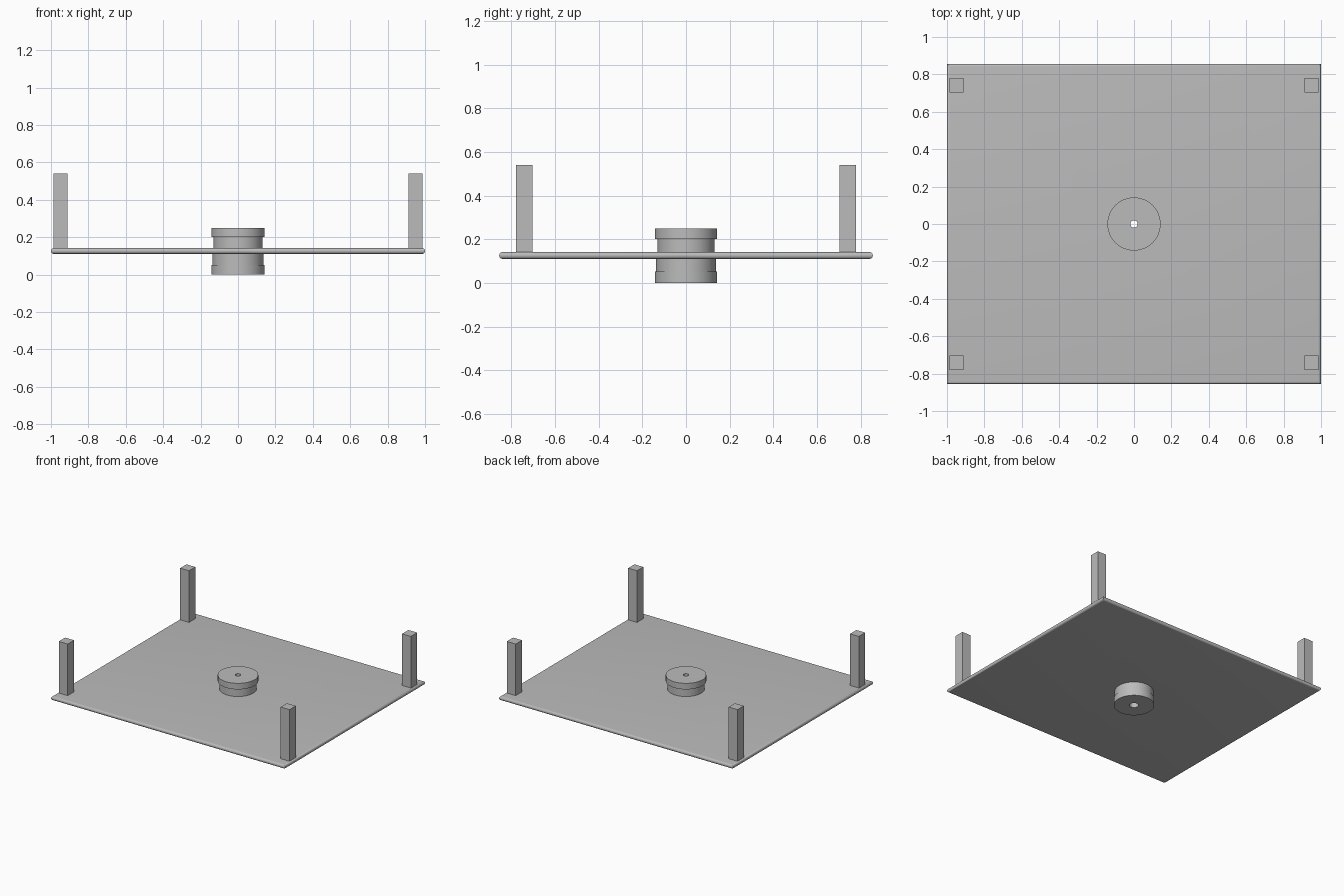
import bpy, bmesh
from math import tau, cos, sin, radians

cube = bpy.data.objects.get("Cube")
if cube:
    bpy.data.objects.remove(cube, do_unlink=True)

GREY = (0.5, 0.5, 0.5, 1)
grey = bpy.data.materials.new("plain grey")
grey.use_nodes = True
grey.diffuse_color = GREY
grey.node_tree.nodes["Principled BSDF"].inputs["Base Color"].default_value = GREY

PLATE_LOW, PLATE_TOP = 0.111, 0.142


def add_object(name, bm):
    bmesh.ops.recalc_face_normals(bm, faces=bm.faces)
    mesh = bpy.data.meshes.new(name)
    bm.to_mesh(mesh)
    bm.free()
    mesh.materials.append(grey)
    obj = bpy.data.objects.new(name, mesh)
    bpy.context.collection.objects.link(obj)
    return obj


def box(x0, x1, y0, y1, z0, z1):
    bm = bmesh.new()
    bmesh.ops.create_cube(bm, size=1)
    for v in bm.verts:
        v.co = (x1 if v.co.x > 0 else x0, y1 if v.co.y > 0 else y0, z1 if v.co.z > 0 else z0)
    return bm


def lathe(profile, sides):
    """Revolve a closed (radius, height) loop around z."""
    bm = bmesh.new()
    rings = [[bm.verts.new((r * cos(tau * i / sides), r * sin(tau * i / sides), z))
              for r, z in profile] for i in range(sides)]
    n = len(profile)
    for i in range(sides):
        a, b = rings[i], rings[(i + 1) % sides]
        for j in range(n):
            k = (j + 1) % n
            bm.faces.new((a[j], b[j], b[k], a[k]))
    return bm


def smooth(obj):
    bpy.ops.object.select_all(action="DESELECT")
    obj.select_set(True)
    bpy.context.view_layer.objects.active = obj
    bpy.ops.object.shade_smooth_by_angle(angle=radians(35))


# Plate with rounded rims and square corners; its centre is cut out inside the hub
plate_bm = box(-1, 1, -0.856, 0.856, PLATE_LOW, PLATE_TOP)
rims = [e for e in plate_bm.edges if abs(e.verts[0].co.z - e.verts[1].co.z) < 0.001]
bmesh.ops.bevel(plate_bm, geom=rims, offset=0.015, segments=6, profile=0.5, affect="EDGES")
plate = add_object("plate", plate_bm)

cutter = add_object("hole_cutter", lathe([(0.0001, 0), (0.1, 0), (0.1, 0.3), (0.0001, 0.3)], 48))
cutter.hide_render = True
cutter.hide_viewport = True
cut = plate.modifiers.new("centre hole", "BOOLEAN")
cut.object = cutter
cut.operation = "DIFFERENCE"
cut.solver = "EXACT"
smooth(plate)

# Corner posts
for side, sx in (("left", 1), ("right", -1)):
    for end, sy in (("front", -1), ("back", 1)):
        xs = sorted((sx * 0.911, sx * 0.987))
        ys = sorted((sy * 0.703, sy * 0.780))
        add_object(f"{end}_{side}_post", box(*xs, *ys, PLATE_TOP - 0.005, 0.541))

# Flanged hub with a through bore, wider from below
hub = add_object("hub", lathe([
    (0.019, 0.249), (0.142, 0.249), (0.142, 0.202), (0.131, 0.202),
    (0.131, 0.126), (0.137, 0.126), (0.137, 0.052), (0.142, 0.052),
    (0.142, 0), (0.032, 0), (0.032, 0.1), (0.019, 0.1)], 64))
smooth(hub)
